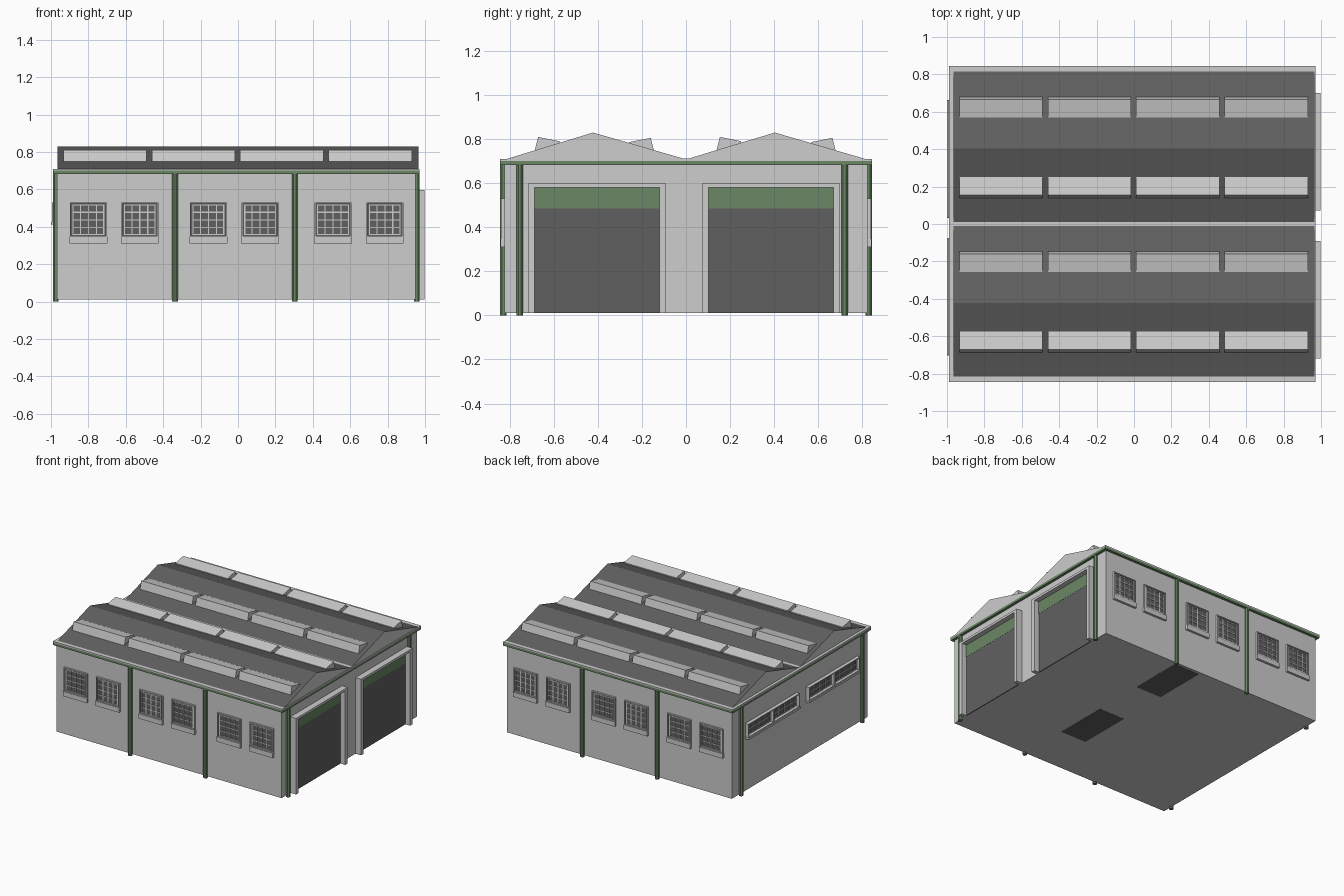
import bpy, bmesh
from math import pi
from mathutils import Matrix

if "Cube" in bpy.data.objects:
    bpy.data.objects.remove(bpy.data.objects["Cube"])

def mat(name, r, g, b):
    m = bpy.data.materials.new(name)
    m.diffuse_color = (r, g, b, 1)
    m.use_nodes = True
    m.node_tree.nodes["Principled BSDF"].inputs["Base Color"].default_value = m.diffuse_color
    return m

LIGHT = mat("light_grey", 0.61, 0.61, 0.61)
DARK = mat("dark_grey", 0.118, 0.118, 0.118)
GREEN = mat("green", 0.145, 0.242, 0.13)

XL, XR, YW = -0.968, 0.950, 0.825      # outer wall planes
Z0, ZT = 0.012, 0.69

def finish(name, bm, m):
    bmesh.ops.recalc_face_normals(bm, faces=bm.faces)
    me = bpy.data.meshes.new(name)
    bm.to_mesh(me)
    bm.free()
    me.materials.append(m)
    ob = bpy.data.objects.new(name, me)
    bpy.context.collection.objects.link(ob)
    return ob

def boxes(name, m, items):
    """One object made of several axis-aligned boxes (x0,x1,y0,y1,z0,z1)."""
    bm = bmesh.new()
    for x0, x1, y0, y1, z0, z1 in items:
        r = bmesh.ops.create_cube(bm, size=1)
        for v in r["verts"]:
            v.co = ((x0, x1)[v.co.x > 0], (y0, y1)[v.co.y > 0], (z0, z1)[v.co.z > 0])
    return finish(name, bm, m)

def prism(name, m, profile, x0, x1):
    """Extrude a (y,z) profile along x."""
    bm = bmesh.new()
    f = bm.faces.new([bm.verts.new((x0, y, z)) for y, z in profile])
    r = bmesh.ops.extrude_face_region(bm, geom=[f])
    for v in r["geom"]:
        if isinstance(v, bmesh.types.BMVert):
            v.co.x = x1
    return finish(name, bm, m)

def on_wall(side, u0, u1, z0, z1, d0, d1):
    """Box on a wall: u along the wall, d outward from its plane."""
    if side == "front":
        return (u0, u1, -YW - d1, -YW - d0, z0, z1)
    if side == "back":
        return (u0, u1, YW + d0, YW + d1, z0, z1)
    if side == "left":
        return (XL - d1, XL - d0, u0, u1, z0, z1)
    return (XR + d0, XR + d1, u0, u1, z0, z1)

def frame(side, u0, u1, z0, z1, t, d):
    """Four boxes forming a rectangular frame."""
    return [on_wall(side, *a) for a in (
        (u0, u0 + t, z0, z1, 0, d), (u1 - t, u1, z0, z1, 0, d),
        (u0 + t, u1 - t, z1 - t, z1, 0, d), (u0 + t, u1 - t, z0, z0 + t, 0, d))]

def window(side, tag, u0, u1, z0, z1, cols, rows, depth):
    W = lambda *a: on_wall(side, *a)
    boxes(f"window_frame_{tag}", LIGHT, frame(side, u0, u1, z0, z1, 0.007, depth))
    boxes(f"window_glass_{tag}", DARK, [W(u0 + 0.007, u1 - 0.007, z0 + 0.007, z1 - 0.007, 0, 0.005)])
    # Sash set inside a dark reveal, with glazing bars
    a, b, c, d, h = u0 + 0.014, u1 - 0.014, z0 + 0.01, z1 - 0.012, 0.003
    bars = frame(side, a, b, c, d, 0.006, 0.009)
    for i in range(1, cols):
        u = a + (b - a) * i / cols
        bars.append(W(u - h, u + h, c, d, 0, 0.0085))
    for i in range(1, rows):
        z = c + (d - c) * i / rows
        bars.append(W(a, b, z - h, z + h, 0, 0.008))
    boxes(f"window_bars_{tag}", LIGHT, bars)

# Walls with base slab, and dark floor panels underneath
boxes("walls", LIGHT, [(XL, XR, -YW, YW, Z0, ZT)])
boxes("floor_panels", DARK, [(0.08, 0.30, y - 0.21, y + 0.21, Z0 - 0.001, Z0 + 0.001)
                             for y in (0.595, -0.225)])

# Eaves band and cap
boxes("eaves_band", GREEN, [(-0.988, 0.97, -0.844, 0.844, 0.682, 0.70)])
boxes("eaves_cap", LIGHT, [(-0.988, 0.97, -0.844, 0.844, 0.70, 0.71)])

# Twin gable roof with light gable ends
gable = [(-0.815, 0.705), (0.815, 0.705), (0.815, 0.71), (0.403, 0.83), (0.012, 0.712),
         (-0.012, 0.712), (-0.422, 0.83), (-0.815, 0.71)]
roof = prism("roof", DARK, gable, -0.966, 0.966)
roof.data.materials.append(LIGHT)
for p in roof.data.polygons:
    if abs(p.normal.x) > 0.9 or p.normal.z > 0.99:
        p.material_index = 1

# Skylights: four in a row on each slope
for peak, tag in ((-0.422, "south"), (0.403, "north")):
    for s, shift, dz in ((-1, 0, 0), (1, 0.013, -0.004)):
        prof = [(peak + s * (o + shift), z + dz) for o, z in
                ((0.265, 0.746), (0.249, 0.810), (0.153, 0.791), (0.153, 0.775))]
        for i in range(4):
            x = -0.933 + i * 0.4725
            prism(f"skylight_{tag}_{'outer' if s > 0 else 'inner'}_{i}", LIGHT, prof, x, x + 0.445)

# Eight-sided posts half sunk in the walls
bm = bmesh.new()
spots = [(u, s * (YW + 0.004)) for u in (-0.337, 0.303) for s in (-1, 1)]
spots += [(x, y) for x in (XL - 0.006, XR + 0.006) for y in (-0.755, 0.72)]
for x, y in spots:
    bmesh.ops.create_cone(bm, cap_ends=True, segments=8, radius1=0.0165, radius2=0.0165, depth=0.685,
                          matrix=Matrix.Translation((x, y, 0.3425)) @ Matrix.Rotation(pi / 8, 4, 'Z'))
finish("posts", bm, GREEN)

# Front and back windows with deep sills
for side in ("front", "back"):
    for i, u in enumerate((-0.80, -0.525, -0.158, 0.118, 0.508, 0.785)):
        window(side, f"{side}_{i}", u - 0.099, u + 0.099, 0.345, 0.531, 4, 4, 0.014)
        boxes(f"window_sill_{side}_{i}", LIGHT,
              [on_wall(side, u - 0.101, u + 0.101, 0.31, 0.347, 0, 0.018)])

# Left strip windows
for g, (a, b) in enumerate(((-0.70, -0.08), (0.035, 0.66))):
    mid = (a + b) / 2
    window("left", f"left_{g}_a", a, mid, 0.425, 0.53, 4, 2, 0.027)
    window("left", f"left_{g}_b", mid, b, 0.425, 0.53, 4, 2, 0.027)
    boxes(f"window_sill_left_{g}", LIGHT, [on_wall("left", a - 0.004, b + 0.004, 0.412, 0.427, 0, 0.032)])

# Roller doors with frames on the right
for i, (a, b) in enumerate(((-0.718, -0.09), (0.073, 0.70))):
    R = lambda *v: on_wall("right", *v)
    t = 0.03
    boxes(f"door_frame_{i}", LIGHT, [R(a, a + t, Z0, 0.598, 0, 0.048), R(b - t, b, Z0, 0.598, 0, 0.048),
                                     R(a + t, b - t, 0.58, 0.598, 0, 0.048)])
    boxes(f"door_panel_{i}", DARK, [R(a + t, b - t, Z0, 0.485, 0, 0.008)])
    boxes(f"door_header_{i}", GREEN, [R(a + t, b - t, 0.485, 0.58, 0, 0.009)])
